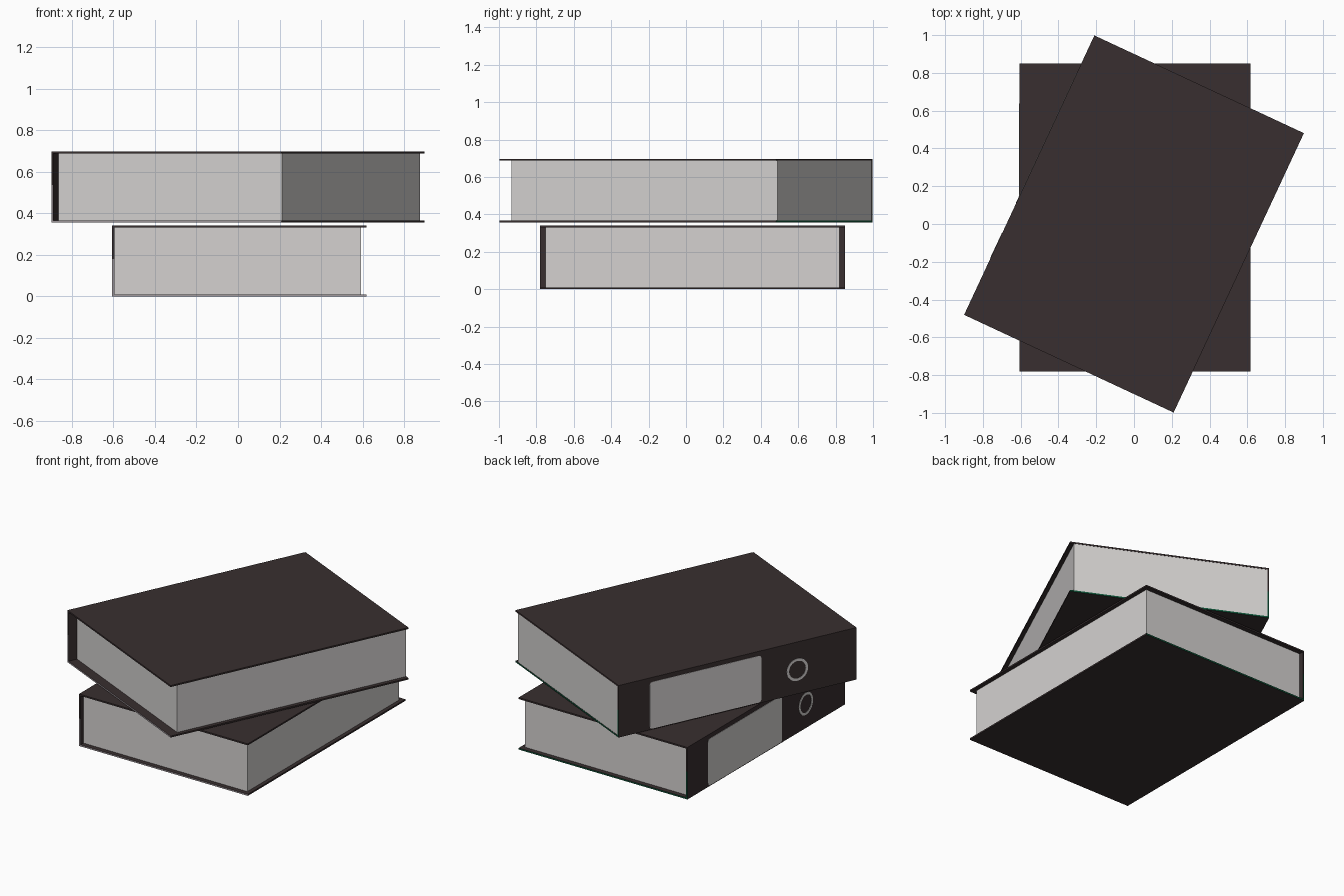
import bpy, bmesh, math
from mathutils import Matrix, Vector

if "Cube" in bpy.data.objects:
    bpy.data.objects.remove(bpy.data.objects["Cube"])

W, L, H, T = 1.224, 1.632, 0.341, 0.010      # book width, length, height, board thickness


def material(name, rgb):
    m = bpy.data.materials.new(name)
    m.diffuse_color = (*rgb, 1)
    m.use_nodes = True
    m.node_tree.nodes["Principled BSDF"].inputs["Base Color"].default_value = m.diffuse_color
    return m


DARK = material("dark_cover", (0.040, 0.028, 0.029))
PAPER = material("pale_paper", (0.66, 0.64, 0.63))
GREY = material("grey_edge", (0.36, 0.32, 0.34))
GREEN = material("green_edge", (0.005, 0.09, 0.04))


def finish(name, bm, place, mats):
    bmesh.ops.recalc_face_normals(bm, faces=bm.faces[:])
    me = bpy.data.meshes.new(name)
    bm.to_mesh(me)
    bm.free()
    for m in mats:
        me.materials.append(m)
    ob = bpy.data.objects.new(name, me)
    bpy.context.collection.objects.link(ob)
    ob.matrix_world = place
    return ob


def box(lo, hi):
    bm = bmesh.new()
    lo, hi = Vector(lo), Vector(hi)
    bmesh.ops.create_cube(bm, size=1)
    for v in bm.verts:
        v.co = Vector(((v.co[i] + 0.5) * (hi[i] - lo[i]) + lo[i] for i in range(3)))
    bm.normal_update()
    return bm


def paint_edges(bm, z_limit):
    """Grey front edge and green back edge on faces below z_limit."""
    bm.normal_update()
    for f in bm.faces:
        if f.calc_center_median().z < z_limit:
            if f.normal.y < -0.9:
                f.material_index = 1
            elif f.normal.y > 0.9:
                f.material_index = 2


def book(prefix, place, page_shift):
    x, y = W / 2, L / 2
    mats = [DARK, GREY, GREEN]

    # boards
    finish(prefix + "_top_board", box((-x, -y, H - T), (x, y, H)), place, mats)
    bm = box((-x, -y, 0), (x, y, T))
    paint_edges(bm, H)
    finish(prefix + "_bottom_board", bm, place, mats)

    # spine, split at mid height so only the lower ends are tinted
    bm = box((-x, -y, T), (-x + 0.01, y, H - T))
    bmesh.ops.bisect_plane(bm, geom=bm.verts[:] + bm.edges[:] + bm.faces[:],
                           plane_co=(0, 0, H * 0.53), plane_no=(0, 0, 1))
    paint_edges(bm, H * 0.53)
    finish(prefix + "_spine", bm, place, mats)

    # page block
    finish(prefix + "_pages",
           box((-x + 0.01, -y + 0.031 + page_shift, T), (x - 0.025, y - 0.031 + page_shift, H - T)),
           place, [PAPER])

    # rounded spine label plate
    bm = box((-x - 0.002, -0.163, 0.006), (-x + 0.001, 0.603, 0.312))
    sides = [e for e in bm.edges if abs(e.verts[0].co.x - e.verts[1].co.x) > 0.001]
    bmesh.ops.bevel(bm, geom=sides, offset=0.018, segments=3, profile=0.5, affect='EDGES')
    finish(prefix + "_spine_label", bm, place, [PAPER])

    # finger-ring trim on the spine
    bm = bmesh.new()
    n = 32
    loops = []
    for dx, r in ((0.001, 0.057), (-0.002, 0.057), (-0.002, 0.073), (0.001, 0.073)):
        loops.append([bm.verts.new((-x + dx, -0.41 + r * math.cos(2 * math.pi * i / n),
                                    0.16 + r * math.sin(2 * math.pi * i / n))) for i in range(n)])
    for a, b in zip(loops, loops[1:] + loops[:1]):
        for i in range(n):
            j = (i + 1) % n
            bm.faces.new((a[i], a[j], b[j], b[i]))
    finish(prefix + "_spine_ring", bm, place, [PAPER])


book("lower_book", Matrix.Translation((0.006, 0.035, 0)), 0)
book("upper_book", Matrix.Translation((0, 0, 0.356)) @ Matrix.Rotation(math.radians(-25), 4, 'Z'), 0.029)
